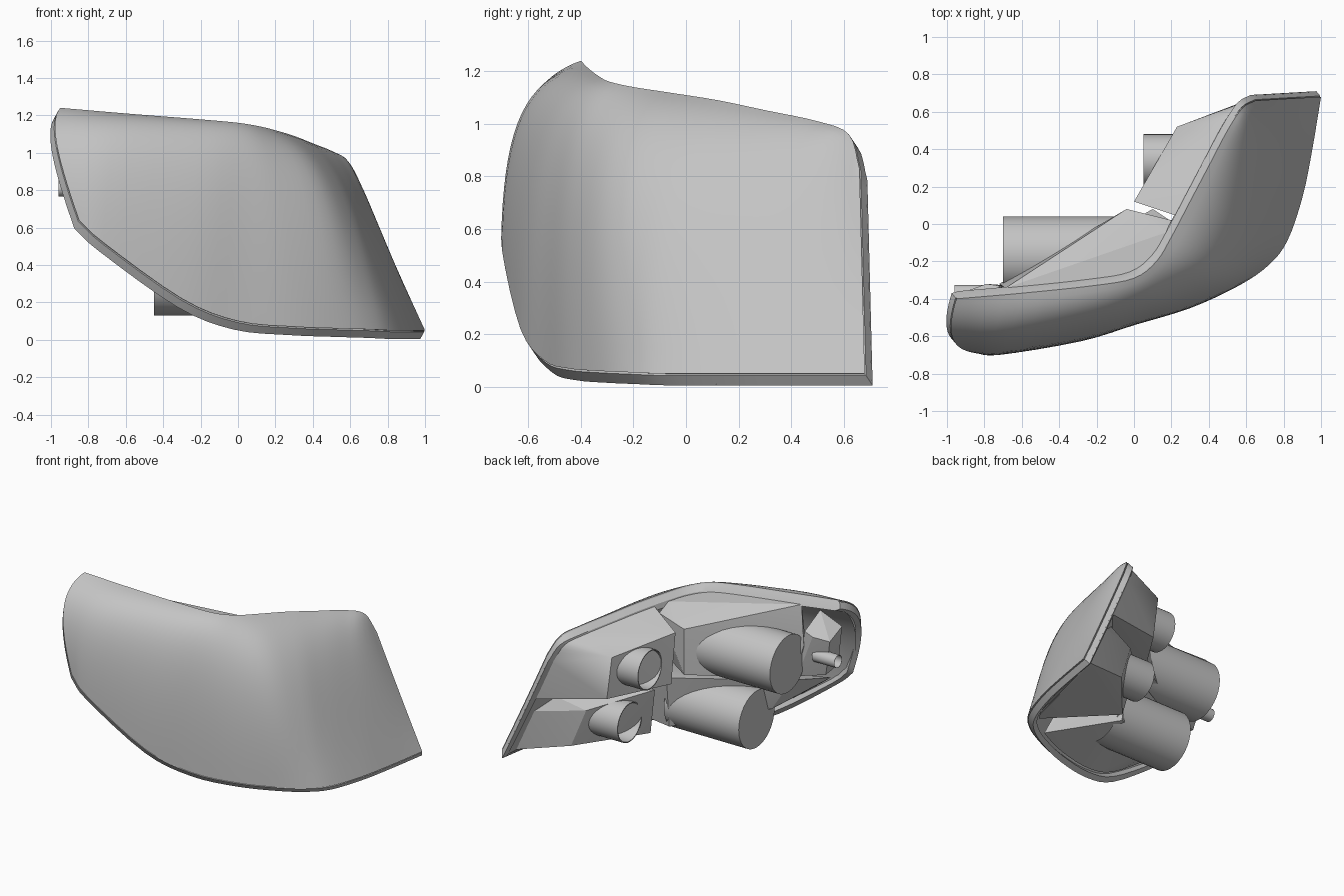
import bpy
import bmesh
import math
from mathutils import Vector

default_cube = bpy.data.objects.get("Cube")
if default_cube:
    bpy.data.objects.remove(default_cube, do_unlink=True)

# One neutral grey for the whole lamp
grey = bpy.data.materials.new("plain_grey")
grey.use_nodes = True
grey_value = (.55, .55, .55, 1)
grey.diffuse_color = grey_value
grey.node_tree.nodes["Principled BSDF"].inputs["Base Color"].default_value = grey_value


def finish(name, bm, smooth_angle):
    """Turn a bmesh into a named, coloured object."""
    bmesh.ops.remove_doubles(bm, verts=bm.verts, dist=.0005)
    bmesh.ops.recalc_face_normals(bm, faces=bm.faces)
    mesh = bpy.data.meshes.new(name)
    bm.to_mesh(mesh)
    bm.free()
    mesh.materials.append(grey)
    obj = bpy.data.objects.new(name, mesh)
    bpy.context.collection.objects.link(obj)
    bpy.ops.object.select_all(action='DESELECT')
    obj.select_set(True)
    bpy.context.view_layer.objects.active = obj
    bpy.ops.object.shade_smooth_by_angle(angle=math.radians(smooth_angle))


def loft(bm, rows, closed=False):
    """Skin a list of equally long point rows with quads."""
    grid = [[bm.verts.new(point) for point in row] for row in rows]
    for near, far in zip(grid, grid[1:]):
        count = len(near)
        for k in range(count if closed else count - 1):
            following = (k + 1) % count
            bm.faces.new((near[k], near[following], far[following], far[k]))


def spline(points, steps):
    """Smooth curve passing through all the points."""
    points = [Vector(point) for point in points]
    padded = [points[0] * 2 - points[1]] + points + [points[-1] * 2 - points[-2]]
    curve = []
    for a, b, c, d in zip(padded, padded[1:], padded[2:], padded[3:]):
        for step in range(steps):
            t = step / steps
            curve.append((b * 2 + (c - a) * t + (a * 2 - b * 5 + c * 4 - d) * t * t
                          + (b * 3 - a - c * 3 + d) * t ** 3) / 2)
    return curve + [points[-1]]


def section(top, bulge, bottom, steps):
    """Rounded lens section between the upper and lower edge."""
    upper, lower = top.lerp(bulge, .75), bottom.lerp(bulge, .7)
    return [top * (1 - t) ** 3 + upper * 3 * t * (1 - t) ** 2
            + lower * 3 * t * t * (1 - t) + bottom * t ** 3
            for t in (step / steps for step in range(steps + 1))]


# Lens edges, from the inner end round the corner to the outer end
top_edge = spline([
    (-.95, -.4, 1.24), (-.6, -.37, 1.21), (-.22, -.33, 1.18), (0, -.29, 1.16),
    (.12, -.2, 1.14), (.2, -.07, 1.12), (.3, .12, 1.09), (.4, .31, 1.05),
    (.5, .5, 1.01), (.58, .62, .96), (.65, .66, .83)], 4)
bulge_line = spline([
    (-1.03, -.66, 1.15), (-.68, -.69, 1.18), (-.2, -.62, 1.14), (.05, -.54, 1.09),
    (.24, -.47, 1.05), (.49, -.34, 1), (.59, -.14, .96), (.61, .07, .95),
    (.62, .3, .95), (.64, .5, .93), (.82, .67, .44)], 4)
bottom_edge = spline([
    (-.85, -.69, .64), (-.72, -.7, .52), (-.3, -.63, .22), (0, -.54, .1),
    (.3, -.45, .07), (.56, -.33, .06), (.72, -.22, .055), (.82, -.09, .05),
    (.9, .14, .05), (.95, .38, .05), (1, .68, .05)], 4)

lens_rows = [section(*trio, 18) for trio in zip(top_edge, bulge_line, bottom_edge)]
outer_end = lens_rows[-1]
lens = bmesh.new()
loft(lens, lens_rows)
finish("lens", lens, 40)

# Grooved flange that follows the lens outline
outline = top_edge + outer_end[1:-1] + bottom_edge[::-1] + lens_rows[0][1:-1][::-1]
backset = Vector((-.025, .03, -.045))
centre = sum(outline, Vector()) / len(outline)


def flange_loop(depth, inset):
    return [p + backset * depth + (centre - p).normalized() * inset for p in outline]


flange = bmesh.new()
loft(flange, [flange_loop(*step) for step in
              ((0, 0), (.06, .01), (.16, .01), (.16, 0), (1, 0), (1, .04), (.4, .04), (0, 0))], True)
finish("flange", flange, 25)

# Hollow back wall inside the lens
back_wall = bmesh.new()
loft(back_wall, [[row[0].lerp(row[-1], k / 18).lerp(point, .6) + backset * .9
                  for k, point in enumerate(row)] for row in lens_rows])
finish("back_wall", back_wall, 40)


def behind(points, inset=.03):
    """Points on the flange, drawn slightly inwards, where the housing starts."""
    return [(p + backset * .9).lerp(centre, inset) for p in points]


def chamber(name, back, front):
    """Faceted housing block around its corner points."""
    bm = bmesh.new()
    for corner in back + front:
        bm.verts.new(corner)
    result = bmesh.ops.convex_hull(bm, input=bm.verts)
    loose = [v for v in result["geom_interior"] if isinstance(v, bmesh.types.BMVert)]
    bmesh.ops.delete(bm, geom=loose, context='VERTS')
    bmesh.ops.dissolve_limit(bm, angle_limit=.03, verts=bm.verts, edges=bm.edges)
    finish(name, bm, 20)


chamber("inner_upper_chamber",
        [(-.72, -.32, .88), (-.04, .08, .97), (.2, .02, 1), (-.04, .08, .64), (-.65, -.3, .63)],
        [(-.6, -.55, .56), (.2, -.1, .62)] + behind(top_edge[3:21]))
chamber("inner_lower_chamber",
        [(-.62, -.33, .6), (-.47, -.31, .36), (.1, .08, .58), (.12, .02, .2), (.25, -.02, .58)],
        [(-.6, -.55, .5), (.35, -.15, .55)] + behind(bottom_edge[3:22], .08))
chamber("outer_upper_chamber",
        [(0, .12, .95), (.02, .14, .58), (.23, .52, .86), (.27, .52, .55)],
        [(.4, .1, .55)] + behind(top_edge[22:] + outer_end[:8]))
chamber("outer_lower_chamber",
        [(.13, .17, .52), (.2, .12, .17), (.45, .5, .41), (.55, .53, .14)],
        [(.4, .1, .52), (.7, .56, .49)] + behind(bottom_edge[26:] + outer_end[10:], .08))
chamber("outer_base", [(.7, .58, .49), (.24, .05, .53)],
        behind(top_edge[24:] + outer_end + bottom_edge[28:]))
chamber("marker_chamber",
        [(-.72, -.33, .98), (-.79, -.32, .96), (-.9, -.36, .94), (-.66, -.33, .64), (-.84, -.4, .67)],
        [(-.76, -.45, 1.1), (-.9, -.5, 1), (-.8, -.6, .66)])


def bulb_holder(name, end, root, y, z, radius, hollow=False):
    """Round holder lying along x, capped or open at its free end."""
    def ring(x, scale=1):
        return [(x, y + radius * scale * math.cos(a), z + radius * scale * math.sin(a))
                for a in (math.tau * k / 32 for k in range(32))]
    bm = bmesh.new()
    rings = [ring(root), ring(end)]
    if hollow:
        rings += [ring(end, .95), ring((end + root) / 2, .95)]
    loft(bm, rings, True)
    bm.faces.new([bm.verts.new(p) for p in rings[-1]])
    finish(name, bm, 30)


bulb_holder("upper_main_holder", -.7, 0, -.165, .8, .205)
bulb_holder("lower_main_holder", -.45, .15, -.165, .335, .205)
bulb_holder("upper_small_holder", .05, .4, .34, .75, .14, True)
bulb_holder("lower_small_holder", .22, .5, .33, .32, .14, True)
bulb_holder("marker_holder", -.96, -.78, -.37, .81, .045, True)
